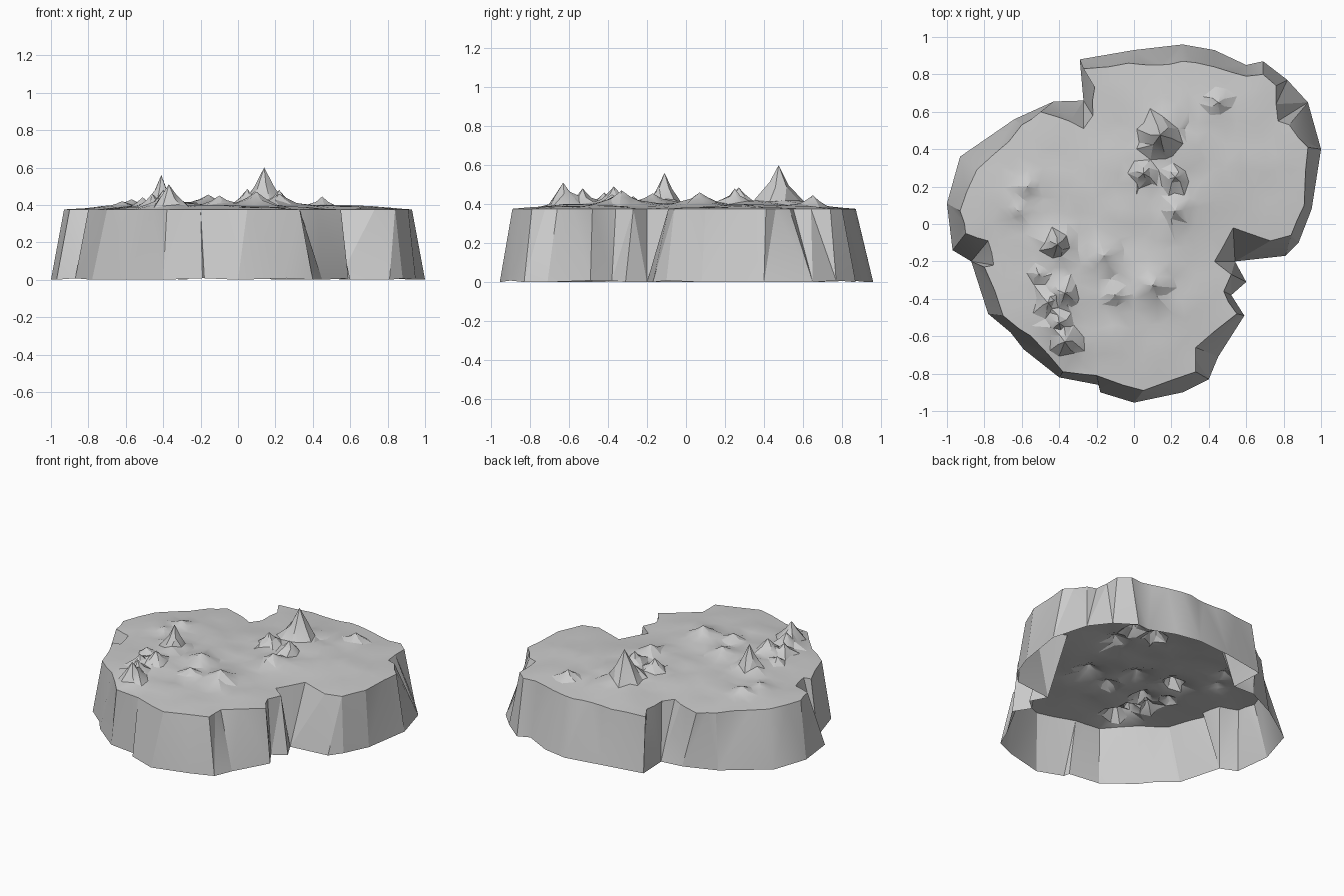
import bpy, bmesh, random
from mathutils import Vector, noise
from mathutils.geometry import delaunay_2d_cdt, intersect_point_line
from math import sin, cos, pi, exp, radians

if "Cube" in bpy.data.objects:
    bpy.data.objects.remove(bpy.data.objects["Cube"])

random.seed(4)

# Shoreline at the foot of the cliffs, counter-clockwise from the right
foot = [(1, .40), (.93, .65), (.82, .77), (.69, .87), (.60, .85), (.43, .93), (.26, .96),
        (0, .93), (-.29, .88), (-.27, .66), (-.43, .655), (-.64, .56), (-.93, .36),
        (-1, .11), (-.97, -.14), (-.87, -.20), (-.78, -.48), (-.66, -.58), (-.59, -.67),
        (-.40, -.82), (-.19, -.86), (-.18, -.90), (0, -.955), (.26, -.90), (.40, -.83),
        (.45, -.71), (.59, -.49), (.52, -.38), (.60, -.31), (.54, -.20), (.81, -.17),
        (.88, -.10), (.95, .08)]

# Cliff-top rim, same direction
rim = [(.93, .41), (.83, .53), (.77, .55), (.76, .74), (.69, .80), (.60, .79), (.43, .84),
       (.26, .87), (.14, .85), (-.03, .86), (-.27, .83), (-.21, .73), (-.22, .58),
       (-.27, .51), (-.40, .57), (-.50, .60), (-.60, .53), (-.67, .44), (-.84, .29),
       (-.93, .07), (-.90, -.05), (-.78, -.09), (-.75, -.22), (-.80, -.23), (-.70, -.49),
       (-.55, -.60), (-.38, -.79), (-.20, -.81), (.05, -.89), (.33, -.79), (.33, -.66),
       (.55, -.48), (.48, -.36), (.52, -.27), (.43, -.20), (.53, -.02), (.73, -.09),
       (.84, -.06), (.91, .10)]

# Rocky peaks: x, y, top height, radius
peaks = [(.14, .475, .60, .12), (-.41, -.11, .56, .085), (-.37, -.63, .51, .10),
         (-.40, -.53, .48, .08), (-.37, -.37, .49, .08), (-.46, -.42, .46, .07),
         (.05, .27, .485, .08), (.22, .25, .48, .08), (.22, .07, .46, .09),
         (.45, .65, .445, .08), (-.16, -.17, .455, .11), (-.51, -.27, .44, .06),
         (.10, -.33, .47, .11), (-.10, -.38, .45, .08), (-.57, .20, .43, .09),
         (-.62, .07, .42, .07)]

# Broad swells: x, y, rise, spread
swells = [(.14, .36, .018, .16), (.24, .08, .018, .12), (-.36, -.25, .018, .16),
          (-.38, -.5, .018, .13), (.03, -.33, .015, .14), (.1, .72, .01, .12),
          (-.15, .05, .01, .2)]


def roughen(loop, amount):
    """Split long edges with a slightly displaced midpoint."""
    out = []
    for a, b in zip(loop, loop[1:] + loop[:1]):
        a, b = Vector(a), Vector(b)
        out.append(a)
        if (b - a).length > .12:
            side = Vector((b.y - a.y, a.x - b.x)).normalized()
            out.append(a.lerp(b, random.uniform(.4, .6)) + side * random.uniform(-amount, amount))
    return out


rim = roughen(rim, .008)


def rim_distance(p):
    best = 9
    for i in range(len(rim)):
        a, b = rim[i - 1], rim[i]
        q, t = intersect_point_line(p, a, b)
        t = min(1, max(0, t))
        best = min(best, (p - a.lerp(b, t)).length)
    return best


def height(p):
    k = min(1, rim_distance(p) / .25)
    rise = .020 + .014 * noise.noise(Vector((p.x * 5, p.y * 7, 3)))
    for x, y, h, s in swells:
        rise += h * exp(-(p - Vector((x, y))).length_squared / (s * s))
    z = base = .376 + k * rise
    for x, y, top, r in peaks:
        f = 1 - (p - Vector((x, y))).length / r
        if f > 0:
            z = max(z, base + (top - base) * f ** 1.2)
    return z


# Scatter terrain points, denser around the peaks
pts = list(rim)
n = len(pts)
for x, y, top, r in peaks:
    pts.append(Vector((x, y)))
    for ring in (.5, 1):
        turn = random.random()
        for i in range(6):
            a = 2 * pi * i / 6 + turn + ring + random.uniform(-.25, .25)
            s = r * ring * random.uniform(.75, 1.1)
            pts.append(Vector((x + s * cos(a), y + s * sin(a))))
for i in range(-14, 15):
    for j in range(-14, 15):
        p = Vector((i * .07 + random.uniform(-.025, .025), j * .07 + random.uniform(-.025, .025)))
        if rim_distance(p) > .035 and all((p - Vector(k[:2])).length > k[3] for k in peaks):
            pts.append(p)
co, _, tris, _, _, _ = delaunay_2d_cdt(pts, [(i, (i + 1) % n) for i in range(n)], [], 1, 1e-5)

bm = bmesh.new()

# Terrain surface
used = {i for t in tris for i in t}
top = {i: bm.verts.new((co[i].x, co[i].y, height(co[i]))) for i in used}
for t in tris:
    bm.faces.new([top[i] for i in t])

# Cliff walls: zip the two outlines together with triangles
low = [bm.verts.new((x, y, random.choice((0, 0, .008)))) for x, y in foot]
high = [bm.verts.new((p.x, p.y, .376)) for p in rim]
i = j = 0
while i < len(low) or j < len(high):
    a, b = low[i % len(low)], high[j % len(high)]
    a2, b2 = low[(i + 1) % len(low)], high[(j + 1) % len(high)]
    step_low = j == len(high) or (i < len(low) and (a2.co - b.co).length < (b2.co - a.co).length)
    if step_low:
        bm.faces.new((a, a2, b))
        i += 1
    else:
        bm.faces.new((a, b2, b))
        j += 1
bmesh.ops.remove_doubles(bm, verts=bm.verts, dist=.0005)
bmesh.ops.recalc_face_normals(bm, faces=bm.faces)

# Keep the normals facing outward on the open shell
if sum(f.normal.z * f.calc_area() for f in bm.faces) < 0:
    bmesh.ops.reverse_faces(bm, faces=bm.faces)

mesh = bpy.data.meshes.new("island_terrain")
bm.to_mesh(mesh)
bm.free()
island = bpy.data.objects.new("island_terrain", mesh)
bpy.context.collection.objects.link(island)
mesh.shade_smooth()
mesh.set_sharp_from_angle(angle=radians(22))
